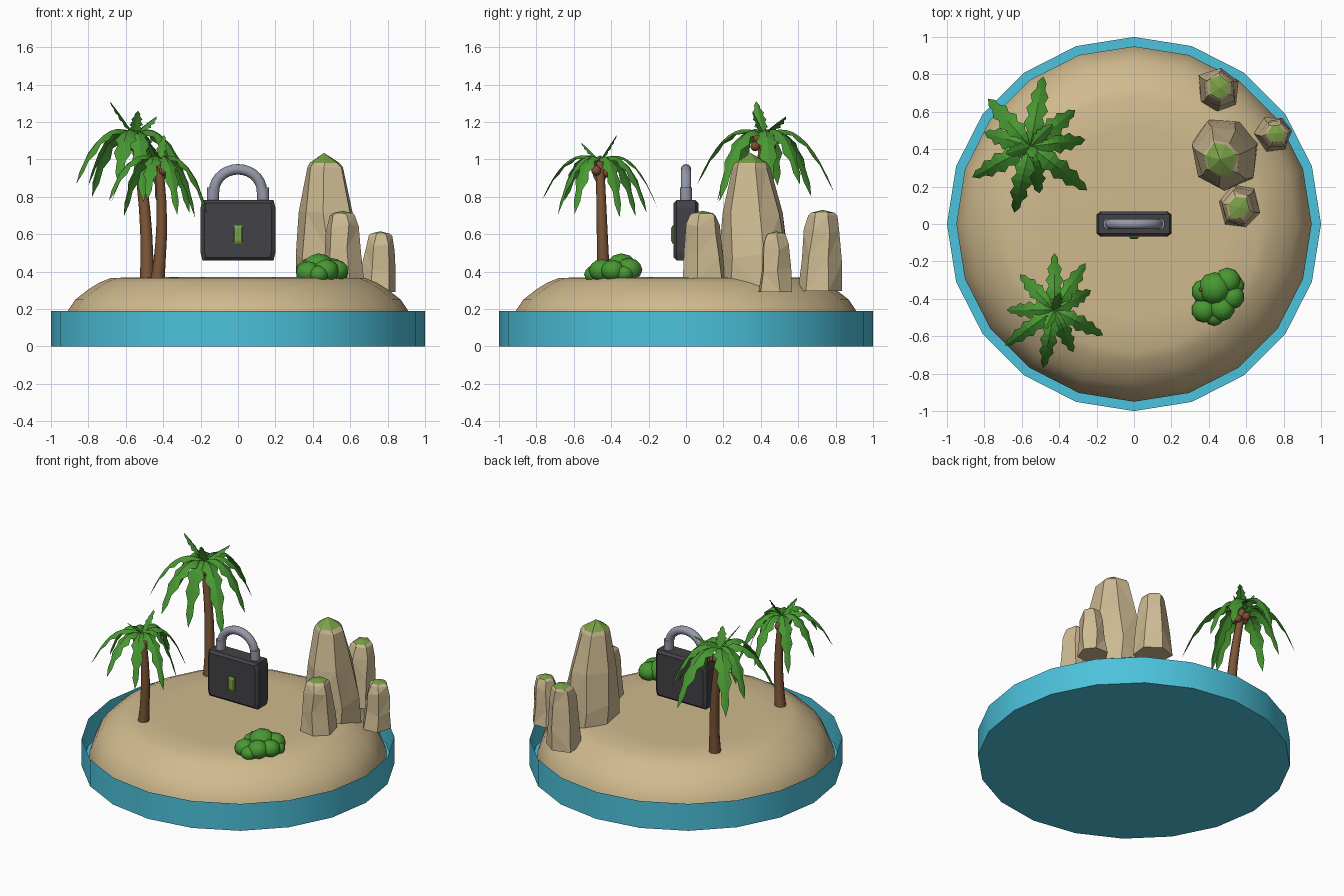
import bpy, bmesh, math, random
from mathutils import Vector, Matrix

if "Cube" in bpy.data.objects:
    bpy.data.objects.remove(bpy.data.objects["Cube"])

random.seed(4)


def mat(name, r, g, b):
    lin = lambda c: ((c / 255 + 0.055) / 1.055) ** 2.4
    m = bpy.data.materials.new(name)
    m.diffuse_color = (lin(r), lin(g), lin(b), 1)
    m.use_nodes = True
    m.node_tree.nodes["Principled BSDF"].inputs["Base Color"].default_value = m.diffuse_color
    return m


WATER = mat("water_blue", 76, 194, 220)
SAND = mat("sand", 208, 186, 142)
ROCK = mat("rock_tan", 205, 186, 146)
MOSS = mat("moss_green", 122, 160, 72)
LEAF = mat("leaf_green", 72, 152, 50)
BARK = mat("bark_brown", 126, 86, 55)
NUT = mat("coconut_brown", 125, 78, 52)
IRON = mat("dark_iron", 66, 66, 71)
STEEL = mat("grey_steel", 150, 152, 168)


def finish(name, bm, mats, smooth=None, fix=True):
    if fix:
        bmesh.ops.recalc_face_normals(bm, faces=bm.faces)
    me = bpy.data.meshes.new(name)
    bm.to_mesh(me)
    bm.free()
    for m in mats:
        me.materials.append(m)
    if smooth:
        me.shade_smooth()
        me.set_sharp_from_angle(angle=math.radians(smooth))
    ob = bpy.data.objects.new(name, me)
    bpy.context.collection.objects.link(ob)
    return ob


def loft(bm, rings, start=True, end=True):
    """Skin a list of point rings, with optional end caps."""
    vs = [[bm.verts.new(p) for p in r] for r in rings]
    n = len(vs[0])
    for a, b in zip(vs, vs[1:]):
        for i in range(n):
            j = (i + 1) % n
            bm.faces.new((a[i], a[j], b[j], b[i]))
    if start:
        bm.faces.new(vs[0][::-1])
    if end:
        bm.faces.new(vs[-1])
    return vs


def circle(r, z, n):
    return [(r * math.cos(math.tau * i / n), r * math.sin(math.tau * i / n), z) for i in range(n)]


def tube(bm, path, radii, sides):
    path = [Vector(p) for p in path]
    rings = []
    for k, p in enumerate(path):
        t = (path[min(k + 1, len(path) - 1)] - path[max(k - 1, 0)]).normalized()
        u = Vector((0, 1, 0))
        u = (u - t * u.dot(t)).normalized()
        v = t.cross(u)
        rings.append([p + (u * math.cos(a) + v * math.sin(a)) * radii[k]
                      for a in (math.tau * i / sides for i in range(sides))])
    loft(bm, rings)


def ball(bm, c, r, sub=2, squash=1.0):
    bmesh.ops.create_icosphere(bm, subdivisions=sub, radius=r,
                               matrix=Matrix.Translation(c) @ Matrix.Diagonal((1, 1, squash, 1)))


# Open water basin and sand mound
bm = bmesh.new()
loft(bm, [circle(1, 0, 20), circle(1, 0.19, 20)], end=False)
finish("water_basin", bm, [WATER], 40, fix=False)

bm = bmesh.new()
prof = [(.95, .01), (.95, .1), (.91, .19), (.87, .25), (.80, .305), (.74, .342), (.68, .366), (.5, .37)]
loft(bm, [circle(r, z, 20) for r, z in prof], start=False)
finish("sand_island", bm, [SAND], 40, fix=False)

# Padlock body: bevelled block with slightly rounded corners
bm = bmesh.new()
outline = [(-.19, -.162), (.19, -.162), (.2, -.12), (.2, .12),
           (.19, .162), (-.19, .162), (-.2, .12), (-.2, -.12)]
loft(bm, [[(x * s, y, .621 + z * s) for x, z in outline]
          for y, s in ((-.066, .9), (-.05, 1), (.05, 1), (.066, .9))])
finish("lock_body", bm, [IRON])

# Keyhole plate
bm = bmesh.new()
loft(bm, [[(x * s, y, .598 + z * s) for x, z in ((-.025, -.048), (.025, -.048), (.025, .048), (-.025, .048))]
          for y, s in ((-.064, 1), (-.073, 1), (-.079, .7))])
finish("keyhole", bm, [MOSS])

# Shackle with a thicker cuff on each leg
bm = bmesh.new()
arc = [(.128 * math.cos(a), 0, .83 + .117 * math.sin(a)) for a in (math.pi * i / 14 for i in range(15))]
path = [(.132, 0, .765)] + arc + [(-.132, 0, .765)]
tube(bm, path, [.028] * len(path), 12)
for s in (-1, 1):
    tube(bm, [(s * .136, 0, .77), (s * .134, 0, .85)], [.031, .031], 12)
finish("lock_shackle", bm, [STEEL], 50)


# Rocks: jittered faceted columns with a mossy cap
def rock(name, sides, base, top, rx, ry, z0, z1, profile, phase):
    bm = bmesh.new()
    rings = []
    side_j = [random.uniform(.9, 1.08) for _ in range(sides)]
    for h, s in profile:
        cx = base[0] + (top[0] - base[0]) * h
        cy = base[1] + (top[1] - base[1]) * h
        ring = []
        for i in range(sides):
            a = math.tau * i / sides + phase + random.uniform(-.1, .1)
            k = s * side_j[i] * random.uniform(.95, 1.05)
            dz = random.uniform(-.025, .025) if 0 < h < .9 else 0
            ring.append((cx + rx * k * math.cos(a), cy + ry * k * math.sin(a), z0 + (z1 - z0) * h + dz))
        rings.append(ring)
    vs = loft(bm, rings, end=False)
    tip = bm.verts.new((top[0], top[1], z1))
    cap = []
    for i in range(sides):
        cap.append(bm.faces.new((vs[-1][i], vs[-1][(i + 1) % sides], tip)))
    for f in cap:
        f.material_index = 1
    bmesh.ops.triangulate(bm, faces=[f for f in bm.faces if len(f.verts) == 4])
    finish(name, bm, [ROCK, MOSS])


tall = [(0, 1), (.28, .98), (.6, .82), (.9, .53), (.93, .45)]
small = [(0, 1), (.4, .88), (.75, .78), (.93, .62), (.965, .5)]
rock("rock_main", 7, (.48, .385), (.46, .345), .195, .205, .26, 1.035, tall, .2)
rock("rock_back", 6, (.455, .71), (.46, .73), .12, .13, .295, .73, small, .5)
rock("rock_side", 6, (.745, .485), (.76, .485), .1, .1, .29, .615, small, .1)
rock("rock_front", 6, (.565, .1), (.56, .09), .11, .122, .35, .725, small, .8)


# Palms
def leaf(bm, origin, ang, length, arch, drop, width):
    """Folded leaf with toothed edges along an arched spine."""
    d = Vector((math.cos(ang), math.sin(ang), 0))
    side = Vector((-d.y, d.x, 0))
    n = 10
    prev = None
    for k in range(n + 1):
        t = k / n
        p = Vector(origin) + d * (length * (1.1 * t * (1 - t) + t * t))
        p.z += 2 * t * (1 - t) * arch + t * t * drop
        w = width * (math.sin(math.pi * min(1, .12 + .88 * t)) ** .7 if k < n else 0)
        w *= 1 if k % 2 else .62
        row = [bm.verts.new(p + side * w * s - Vector((0, 0, .45 * w * abs(s)))) for s in (-1, 0, 1)]
        if prev:
            for i in (0, 1):
                bm.faces.new((prev[i], prev[i + 1], row[i + 1], row[i]))
        prev = row


def palm(name, base, top, r, leaves, ups, arch, drop, width, nuts):
    bm = bmesh.new()
    b, t = Vector(base), Vector(top)
    path, rad = [], []
    for k in range(7):
        h = k / 6
        p = b.lerp(t, h)
        p.x += .02 * math.sin(math.pi * h)
        path.append(p)
        rad.append(r * (1.12 if k == 0 else 1 - .35 * h))
    tube(bm, path, rad, 8)
    finish(name + "_trunk", bm, [BARK], 60)

    bm = bmesh.new()
    for dx, dy in leaves:
        leaf(bm, top, math.atan2(dy, dx), math.hypot(dx, dy), arch,
             drop + random.uniform(-.03, .08), width)
    for dx, dy, dz in ups:
        leaf(bm, top, math.atan2(dy, dx), math.hypot(dx, dy), dz * .6, dz, width * .65)
    finish(name + "_leaves", bm, [LEAF], fix=False)

    bm = bmesh.new()
    for dx, dy, dz in nuts:
        ball(bm, t + Vector((dx, dy, dz)), .027)
    finish(name + "_coconuts", bm, [NUT], 60)


palm("tall_palm", (-.485, .37, .35), (-.555, .415, 1.13), .036,
     [(.07, .375), (-.225, .255), (.24, .195), (.295, .035), (.305, -.235),
      (.05, -.25), (-.085, -.355), (-.31, -.165), (-.245, .075)],
     [(-.13, -.04, .18), (.12, .12, .1), (.02, -.06, .13)], .13, -.34, .06,
     [(.02, -.045, -.06), (-.035, -.02, -.05), (.045, .01, -.08), (0, .04, -.06), (.02, -.03, -.02)])
palm("short_palm", (-.43, -.44, .35), (-.425, -.46, .99), .034,
     [(0, .305), (.165, .25), (.195, .105), (.26, -.135), (.1, -.225),
      (-.06, -.31), (-.265, -.19), (-.255, 0), (-.185, .19)],
     [(.03, .09, .14), (-.05, -.1, .1)], .12, -.28, .048,
     [(.03, -.02, -.05), (-.03, -.02, -.04), (0, .035, -.06)])

# Bush made of overlapping round clumps, with one berry
bm = bmesh.new()
for x, y, z, r in ((.43, -.345, .42, .088), (.50, -.305, .41, .072), (.525, -.39, .405, .066),
                   (.47, -.45, .405, .07), (.375, -.46, .395, .068), (.37, -.36, .405, .064),
                   (.43, -.49, .385, .055), (.54, -.33, .39, .05)):
    ball(bm, (x, y, z), r, 2, .88)
finish("bush", bm, [LEAF], 60, fix=False)
bm = bmesh.new()
ball(bm, (.36, -.35, .455), .015, 1)
finish("bush_berry", bm, [NUT], 60)
